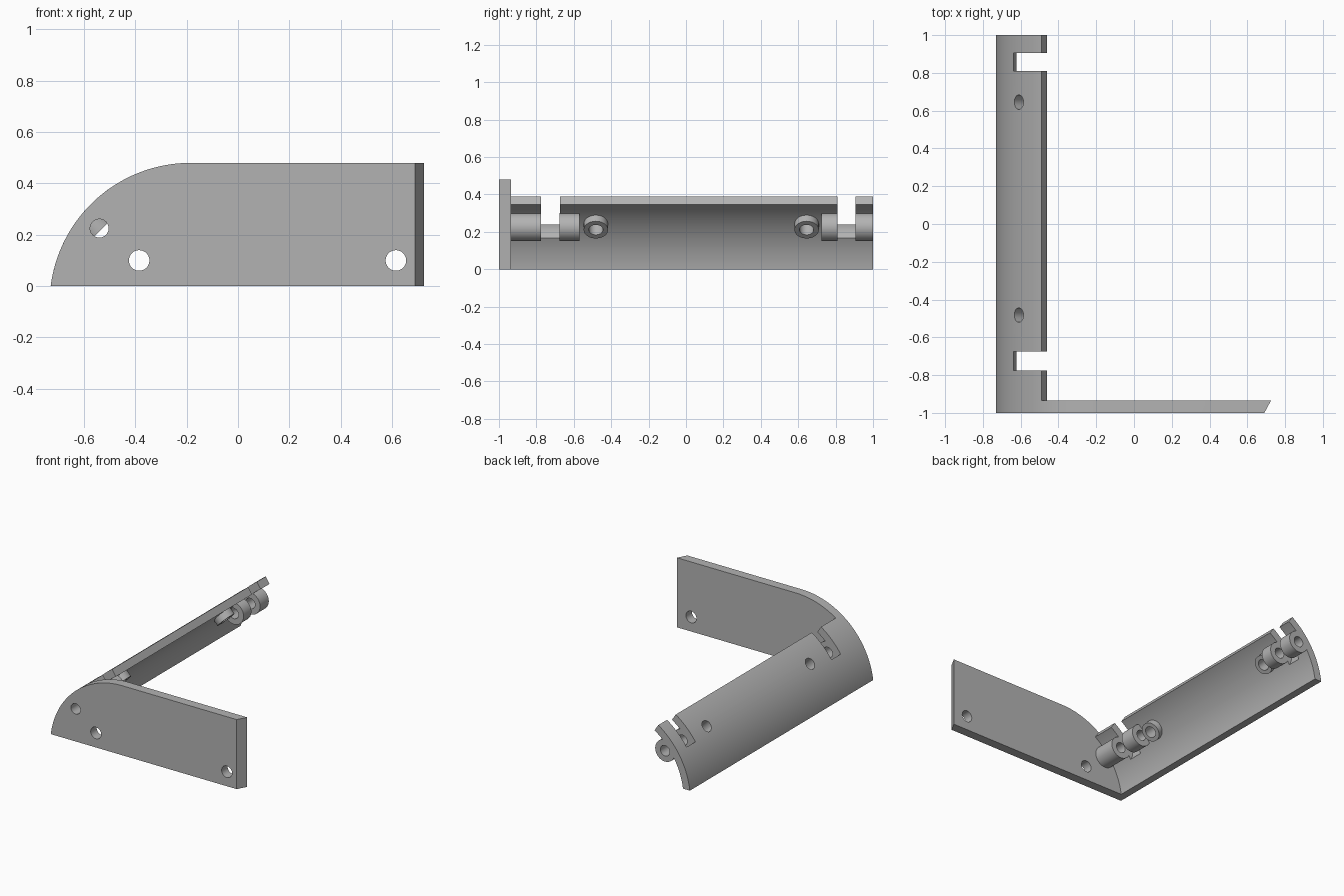
import bpy, bmesh
from math import sin, cos, radians, pi
from mathutils import Vector, Matrix

cube = bpy.data.objects.get("Cube")
if cube:
    bpy.data.objects.remove(cube, do_unlink=True)

grey = bpy.data.materials.new("plain grey")
grey.use_nodes = True
colour = (0.45, 0.45, 0.45, 1)
grey.diffuse_color = colour
grey.node_tree.nodes["Principled BSDF"].inputs["Base Color"].default_value = colour

CX, CZ = -0.185, -0.069           # centre of the curved profile
R_OUT, R_IN = 0.549, 0.497
PIN = Vector((-0.54, 0, 0.225))   # hinge pin axis
PLATE_BACK = -0.935


def finish(bm, name):
    bmesh.ops.recalc_face_normals(bm, faces=bm.faces)
    mesh = bpy.data.meshes.new(name)
    bm.to_mesh(mesh)
    bm.free()
    mesh.materials.append(grey)
    ob = bpy.data.objects.new(name, mesh)
    bpy.context.collection.objects.link(ob)
    return ob


def extrude(name, profile, y0, y1):
    """Solid from an x-z profile drawn between two depths."""
    bm = bmesh.new()
    face = bm.faces.new([bm.verts.new((x, y0, z)) for x, z in profile])
    made = bmesh.ops.extrude_face_region(bm, geom=[face])["geom"]
    verts = [v for v in made if isinstance(v, bmesh.types.BMVert)]
    bmesh.ops.translate(bm, verts=verts, vec=(0, y1 - y0, 0))
    return finish(bm, name)


def rod(name, a, b, radius):
    a, b = Vector(a), Vector(b)
    bm = bmesh.new()
    turn = (b - a).to_track_quat('Z', 'Y').to_matrix().to_4x4()
    bmesh.ops.create_cone(bm, cap_ends=True, segments=48, radius1=radius, radius2=radius,
                          depth=(b - a).length, matrix=Matrix.Translation((a + b) / 2) @ turn)
    return finish(bm, name)


def arc(cx, cz, r, start, end, n=40):
    """Points on a circle, angles in degrees from +x."""
    angles = [radians(start + (end - start) * i / n) for i in range(n + 1)]
    return [(cx + r * cos(t), cz + r * sin(t)) for t in angles]


def cut(ob, cutters):
    bpy.context.view_layer.objects.active = ob
    for c in cutters:
        mod = ob.modifiers.new("cut", 'BOOLEAN')
        mod.operation, mod.solver, mod.object = 'DIFFERENCE', 'EXACT', c
        bpy.ops.object.modifier_apply(modifier=mod.name)


def smooth(ob):
    bpy.ops.object.select_all(action='DESELECT')
    ob.select_set(True)
    bpy.context.view_layer.objects.active = ob
    bpy.ops.object.shade_smooth_by_angle(angle=radians(30))


# Front plate with a rounded left shoulder and a mitred right end
plate = extrude("front_plate", arc(CX, CZ, R_OUT, 172.78, 90) + [(0.725, 0.48), (0.725, 0)],
                -1, PLATE_BACK)
for v in plate.data.vertices:
    if v.co.x > 0.7 and v.co.y < -0.99:
        v.co.x = 0.69

# Curved side shell
shell = extrude("curved_side_shell",
                arc(CX, CZ, R_OUT, 172.78, 123.6) + arc(CX, CZ, R_IN, 123.6, 172.02),
                PLATE_BACK, 1)

# Hinge knuckles, one pair around each slot
slots = [(-0.775, -0.675), (0.81, 0.905)]
spans = [(PLATE_BACK, slots[0][0]), (slots[0][1], -0.57), (0.725, slots[1][0]), (slots[1][1], 1)]
knuckles = [rod("hinge_knuckle", PIN + Vector((0, a, 0)), PIN + Vector((0, b, 0)), 0.075)
            for a, b in spans]

# Slanted screw bosses under the shell
out = Vector((-1, 0, 1)).normalized()
bosses, screw_bores = [], []
for y in (-0.482, 0.645):
    top = Vector((-0.61, y, 0.278))
    bosses.append(rod("screw_boss", top - out * 0.095, top - out * 0.025, 0.065))
    screw_bores.append(rod("screw_bore_cutter", top - out * 0.2, top + out * 0.1, 0.038))

# Cutters: slots open to the upper edge, hinge bore, plate holes
slot_cutters = []
for a, b in slots:
    side = arc(PIN.x, PIN.z, 0.1, 130, 310, 24)
    reach = [(x + 0.4 * cos(radians(40)), z + 0.4 * sin(radians(40))) for x, z in (side[-1], side[0])]
    slot_cutters.append(extrude("slot_cutter", side + reach, a, b))
pin_bore = rod("pin_bore_cutter", PIN + Vector((0, -1.2, 0)), PIN + Vector((0, 1.2, 0)), 0.036)
plate_holes = [rod("plate_hole_cutter", (x, -1.2, 0.1), (x, -0.8, 0.1), 0.04)
               for x in (-0.385, 0.615)]

cut(plate, plate_holes + [pin_bore])
cut(shell, slot_cutters + screw_bores)
for k in knuckles:
    cut(k, [pin_bore])
for boss, bore in zip(bosses, screw_bores):
    cut(boss, [bore])

for c in slot_cutters + screw_bores + plate_holes + [pin_bore]:
    bpy.data.objects.remove(c, do_unlink=True)
for ob in [plate, shell] + knuckles + bosses:
    smooth(ob)
